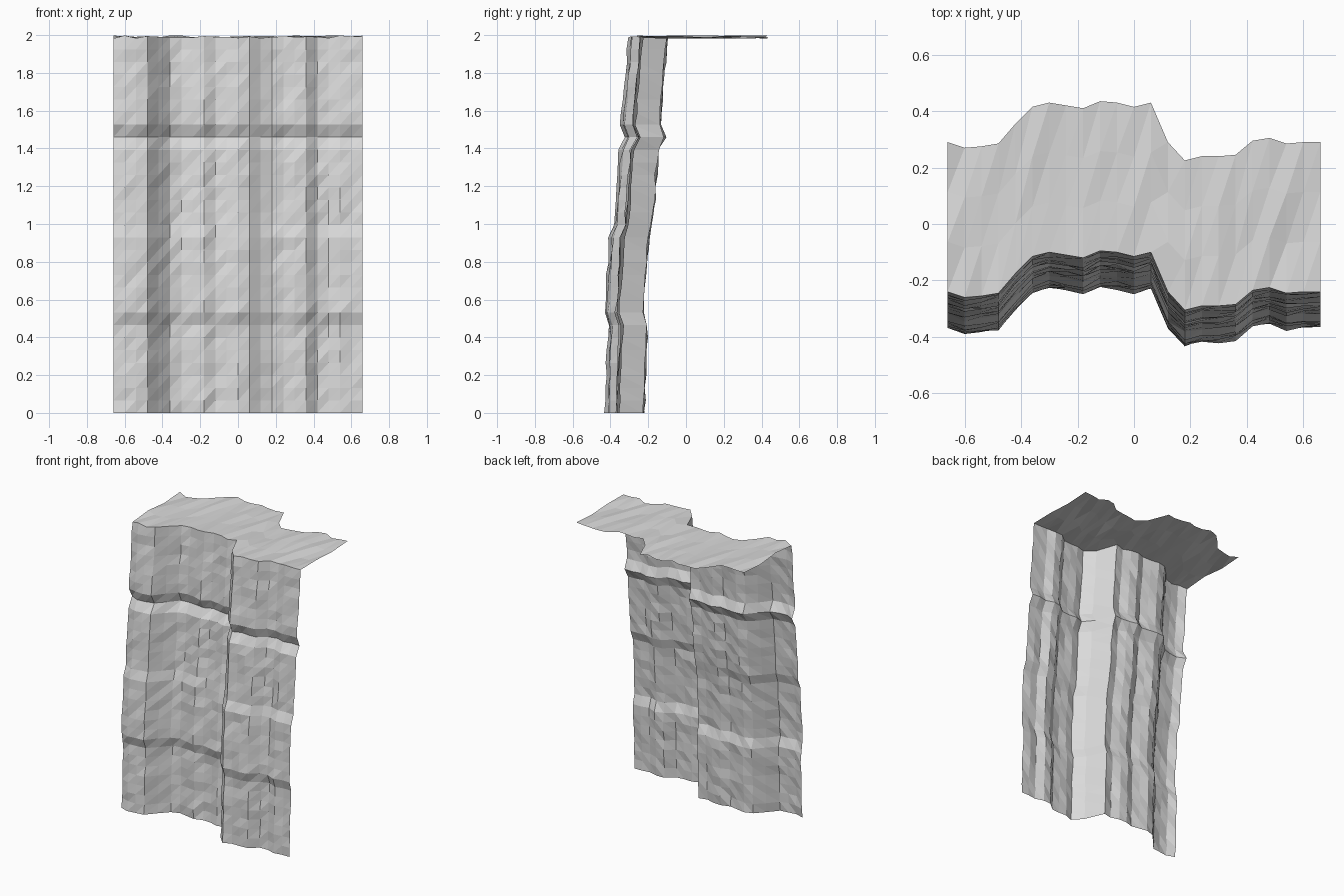
import bpy
import bmesh
import random

random.seed(4)
if "Cube" in bpy.data.objects:
    bpy.data.objects.remove(bpy.data.objects["Cube"], do_unlink=True)

COLS, ROWS, TOP_ROWS = 22, 30, 3
WIDTH, TOP_Z, DEPTH = 1.32, 1.99, 0.53

# Depth of the cliff lip for each column, left to right
LIP = [-.24, -.26, -.255, -.245, -.175, -.115, -.10, -.11, -.12, -.095, -.10,
       -.115, -.10, -.24, -.305, -.29, -.29, -.285, -.235, -.225, -.245, -.24, -.24]
# Ledge profile: (height, forward shift)
LEDGE = [(0, -.125), (.464, -.108), (.53, -.128), (.93, -.102), (1.0, -.08),
         (1.39, -.05), (1.46, -.013), (1.526, -.042), (1.99, 0)]


def shift(z):
    for (z0, a), (z1, b) in zip(LEDGE, LEDGE[1:]):
        if z <= z1 + .001:
            return a + (b - a) * (z - z0) / (z1 - z0)
    return 0


def jitter(amount):
    return random.uniform(-amount, amount)


bm = bmesh.new()
xs = [-WIDTH / 2 + WIDTH * i / COLS for i in range(COLS + 1)]
grid = []

# Cliff wall, bottom to lip
for r in range(ROWS + 1):
    z = TOP_Z * r / ROWS
    lip = r == ROWS
    grid.append([bm.verts.new((x, y + shift(z) + (0 if lip else jitter(.006)),
                               z + (jitter(.009) if lip else 0)))
                 for x, y in zip(xs, LIP)])

# Ground on top, lip to back edge
for r in range(1, TOP_ROWS + 1):
    grid.append([bm.verts.new((x, y + DEPTH * r / TOP_ROWS, TOP_Z + jitter(.009)))
                 for x, y in zip(xs, LIP)])

# Triangulated sheet with all diagonals running the same way
for low, high in zip(grid, grid[1:]):
    for i in range(COLS):
        bm.faces.new((low[i], low[i + 1], high[i + 1]))
        bm.faces.new((low[i], high[i + 1], high[i]))

mesh = bpy.data.meshes.new("cliff_sheet")
bm.to_mesh(mesh)
bm.free()
cliff = bpy.data.objects.new("cliff_sheet", mesh)
bpy.context.collection.objects.link(cliff)

# Plain stone colour
stone = bpy.data.materials.new("light_grey_stone")
stone.use_nodes = True
colour = (.7, .7, .7, 1)
stone.diffuse_color = colour
stone.node_tree.nodes["Principled BSDF"].inputs["Base Color"].default_value = colour
mesh.materials.append(stone)
